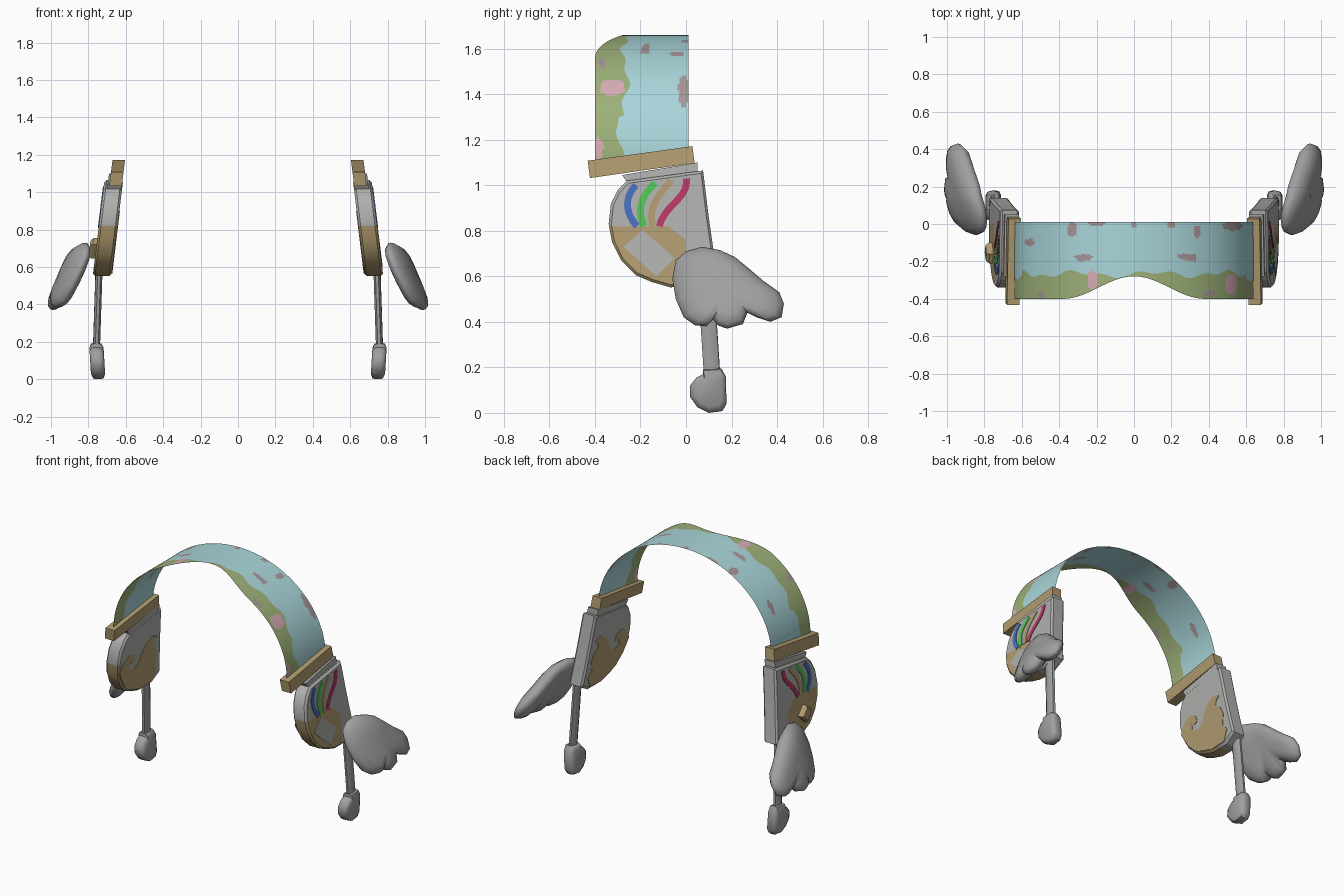
import bpy, bmesh, math
from mathutils import Vector, Matrix

if "Cube" in bpy.data.objects:
    bpy.data.objects.remove(bpy.data.objects["Cube"])

COLOURS = {
    "sky_blue": (.40, .67, .70), "meadow_green": (.34, .44, .19), "pink": (.68, .41, .46),
    "mauve": (.38, .30, .31), "tan": (.44, .33, .16), "light_grey": (.43, .43, .42),
    "mid_grey": (.35, .35, .35), "stripe_blue": (.06, .16, .52),
    "stripe_green": (.08, .55, .09), "crimson": (.48, .04, .13)}
MATS = {}
for n, c in COLOURS.items():
    MATS[n] = bpy.data.materials.new(n)
    MATS[n].diffuse_color = (*c, 1)


def finish(name, bm, mats, angle=35, recalc=True):
    if recalc:
        bmesh.ops.recalc_face_normals(bm, faces=bm.faces)
    me = bpy.data.meshes.new(name)
    bm.to_mesh(me)
    bm.free()
    for m in mats:
        me.materials.append(MATS[m])
    ob = bpy.data.objects.new(name, me)
    bpy.context.scene.collection.objects.link(ob)
    bpy.ops.object.select_all(action='DESELECT')
    ob.select_set(True)
    bpy.context.view_layer.objects.active = ob
    bpy.ops.object.shade_smooth_by_angle(angle=math.radians(angle))
    return ob


def cup_lean(y, z):
    return .672 + (1 - z) * .122


def wing_lean(y, z):
    return .85 + (.7 - z) * .42 + .25 * (min(y, .15) - .15)


def foot_lean(y, z):
    return .758 - (.19 - z) * .06


def layered(outline, rings, side, lean):
    """Stack scaled copies of a (y, z) outline along the outward direction."""
    bm = bmesh.new()
    cy = (min(p[0] for p in outline) + max(p[0] for p in outline)) / 2
    cz = (min(p[1] for p in outline) + max(p[1] for p in outline)) / 2
    loops = []
    for s, u in rings:
        loop = []
        for y, z in outline:
            y, z = cy + (y - cy) * s, cz + (z - cz) * s
            loop.append(bm.verts.new((side * (lean(y, z) + u), y, z)))
        loops.append(loop)
    n = len(outline)
    for a, b in zip(loops, loops[1:]):
        for i in range(n):
            j = (i + 1) % n
            bm.faces.new((a[i], a[j], b[j], b[i]))
    bm.faces.new(loops[0])
    bm.faces.new(loops[-1])
    return bm


def plate(name, outline, side, u0, u1, mat, lean=cup_lean):
    return finish(name, layered(outline, [(1, u0), (1, u1)], side, lean), [mat])


def ribbon(p, w):
    """Outline of a constant-width strip along a cubic curve."""
    left, right = [], []
    for i in range(13):
        t = i / 12
        k = 1 - t
        y, z = (k**3 * p[0][a] + 3*k*k*t * p[1][a] + 3*k*t*t * p[2][a] + t**3 * p[3][a] for a in (0, 1))
        d = Vector([k*k*(p[1][a]-p[0][a]) + 2*k*t*(p[2][a]-p[1][a]) + t*t*(p[3][a]-p[2][a]) for a in (0, 1)]).normalized()
        left.append((y - d.y * w, z + d.x * w))
        right.append((y + d.y * w, z - d.x * w))
    return left + right[::-1]


# Headband: thin arched sheet with a wavy green front border and petal spots
A, B, ZC = .64, .55, 1.11
SPOTS = [  # x, y, radius along the arc, radius in y, material index
    (-.22, -.30, .03, .05, 2), (.52, -.325, .05, .055, 2), (.637, -.39, .05, .025, 2),
    (-.33, -.03, .03, .04, 3), (.34, -.04, .022, .035, 3), (.53, -.01, .09, .025, 3),
    (-.27, -.18, .05, .018, 3), (.28, -.175, .055, .018, 3), (.32, -.18, .02, .02, 3),
    (-.2, .005, .05, .012, 3), (0, .0, .012, .02, 3), (.2, .0, .02, .022, 3),
    (-.5, -.38, .03, .02, 3), (.4, -.37, .04, .015, 3), (-.56, -.1, .05, .02, 3)]


def arc(t):
    return A * math.sin(t), ZC + B * math.cos(t)


def spot_at(p):
    for x, y, ra, ry, m in SPOTS:
        z = ZC + B * math.sqrt(1 - (x / A) ** 2)
        if (math.hypot(p.x - x, p.z - z) / ra) ** 2 + ((p.y - y) / ry) ** 2 < 1:
            return m
    return None


bm = bmesh.new()
COLS, GREEN, BLUE = 144, 12, 26
cols = []
for i in range(COLS + 1):
    t = math.pi * (i / COLS - .5)
    x, z = arc(t)
    front = -.4 + (.06 * (1 + math.cos(math.pi * x / .38)) if abs(x) < .38 else 0)
    border = -.268 + .013 * math.sin(9 * t) + .01 * math.sin(21 * t + 1) - .025 * (abs(t) > 1.2)
    border = max(front + .004, border)
    ys = [front + (border - front) * k / GREEN for k in range(GREEN)]
    ys += [border + (.012 - border) * k / BLUE for k in range(BLUE + 1)]
    cols.append([bm.verts.new((x, y, z)) for y in ys])
for a, b in zip(cols, cols[1:]):
    for k in range(GREEN + BLUE):
        f = bm.faces.new((a[k], b[k], b[k + 1], a[k + 1]))
        m = spot_at(f.calc_center_median())
        f.material_index = m if m is not None else (1 if k < GREEN else 0)
finish("headband", bm, ["sky_blue", "meadow_green", "pink", "mauve"], recalc=False)

CUP = [(-.26, 1.02), (.075, 1.065), (.10, .86), (.12, .72), (.14, .6), (.06, .553), (-.07, .552),
       (-.15, .575), (-.22, .605), (-.285, .67), (-.325, .75), (-.34, .83), (-.33, .92), (-.30, .98)]
SWIRL = [(-.325, .77), (-.29, .83), (-.23, .86), (-.18, .84), (-.17, .80), (-.20, .785), (-.22, .80),
         (-.22, .76), (-.17, .74), (-.12, .77), (-.10, .82), (-.06, .87), (0, .90), (.05, .88), (.02, .86),
         (.01, .83), (.05, .80), (.07, .75), (.055, .68), (.09, .64), (.05, .57), (-.06, .565),
         (-.15, .59), (-.21, .62), (-.275, .68), (-.31, .74)]
WING = [(-.06, .59), (-.045, .67), (0, .71), (.07, .73), (.15, .715), (.215, .685), (.27, .64), (.34, .58),
        (.41, .53), (.43, .48), (.42, .42), (.37, .40), (.31, .42), (.27, .44), (.25, .39), (.18, .37),
        (.14, .385), (.12, .41), (.09, .38), (.04, .385), (-.01, .42), (-.045, .50)]
FOOT = [(.075, .19), (.155, .195), (.175, .16), (.178, .04), (.16, .008), (.10, 0), (.05, .025),
        (.018, .07), (.018, .12), (.045, .155), (.075, .17)]
STRIPES = [("blue_stripe", "stripe_blue", [(-.22, 1.0), (-.27, .95), (-.27, .88), (-.215, .82)]),
           ("green_stripe", "stripe_green", [(-.135, 1.01), (-.19, .96), (-.22, .9), (-.185, .82)]),
           ("tan_stripe", "tan", [(-.065, 1.02), (-.12, .96), (-.17, .9), (-.145, .82)]),
           ("crimson_stripe", "crimson", [(.002, 1.03), (.01, .94), (-.09, .92), (-.118, .82)])]

for side, tag in ((1, "right"), (-1, "left")):
    # Ear cup with a tan lower front, cut along straight seams
    bm = layered(CUP, [(.95, -.05), (1, -.038), (1, .038), (.95, .05)], side, cup_lean)
    seams = [((0, -.08, .82), (0, 0, 1)), ((0, 0, .76), (0, 1, 0)), ((0, -.08, .82), (0, .06, .08))]
    for co, no in seams:
        bmesh.ops.bisect_plane(bm, geom=bm.verts[:] + bm.edges[:] + bm.faces[:], plane_co=co, plane_no=no)
    bm.normal_update()
    for f in bm.faces:
        c = f.calc_center_median()
        low = all((c - Vector(co)).dot(Vector(no)) < 0 for co, no in seams)
        inner = side * c.x - cup_lean(c.y, c.z) < -.045
        f.material_index = int(low and not inner)
    finish("ear_cup_" + tag, bm, ["light_grey", "tan"], 25)
    # Wave on the inner face, curved stripes on the outer face
    plate("inner_wave_" + tag, SWIRL, side, -.053, -.048, "tan")
    for name, mat, path in STRIPES:
        plate(name + "_" + tag, ribbon(path, .015), side, .048, .054, mat)
    # Neck and clamp bar holding the band
    plate("neck_" + tag, [(-.28, 1.045), (-.25, 1.0), (.05, 1.04), (.05, 1.10)], side, -.045, .03, "light_grey")
    plate("clamp_bar_" + tag, [(-.432, 1.108), (.028, 1.172), (.038, 1.098), (-.422, 1.032)],
          side, -.047, .02, "tan")
    # Puffy wing with scalloped feathers
    finish("wing_" + tag, layered(WING, [(.3, -.055), (.65, -.052), (.88, -.037), (.98, -.015), (1, 0),
           (.98, .015), (.88, .037), (.65, .052), (.3, .055)], side, wing_lean), ["mid_grey"], 60)
    # Microphone stem and tip
    a, b = Vector((side * .742, .085, .62)), Vector((side * .757, .115, .16))
    bm = bmesh.new()
    rot = (a - b).to_track_quat('Z', 'Y').to_matrix().to_4x4()
    bmesh.ops.create_cone(bm, cap_ends=True, segments=8, radius1=1, radius2=1, depth=(a - b).length)
    bm.transform(rot)
    for v in bm.verts:
        o = v.co - (a - b) * (.5 if v.co.z > 0 else -.5)
        v.co = (a if v.co.z > 0 else b) + Vector((o.x * .02, o.y * .038, o.z * .03))
    finish("mic_stem_" + tag, bm, ["mid_grey"], 50)
    finish("mic_tip_" + tag, layered(FOOT, [(.72, -.038), (.95, -.028), (1, -.012), (1, .012), (.95, .028),
           (.72, .038)], side, foot_lean), ["mid_grey"], 50)

# Bare diamond patch on one cup, raised buckle on the other
plate("diamond_patch", [(-.275, .73), (-.19, .805), (-.05, .68), (-.13, .6)], 1, .048, .053, "light_grey")
buckle = [(-.21, .72), (-.16, .755), (-.10, .70), (-.15, .645)]
finish("buckle", layered(buckle, [(1, .045), (1, .07), (.75, .085)], -1, cup_lean), ["tan"], 20)

for m in bpy.data.materials:
    if m.users and not m.is_grease_pencil:
        m.use_nodes = True
        m.node_tree.nodes["Principled BSDF"].inputs["Base Color"].default_value = m.diffuse_color
